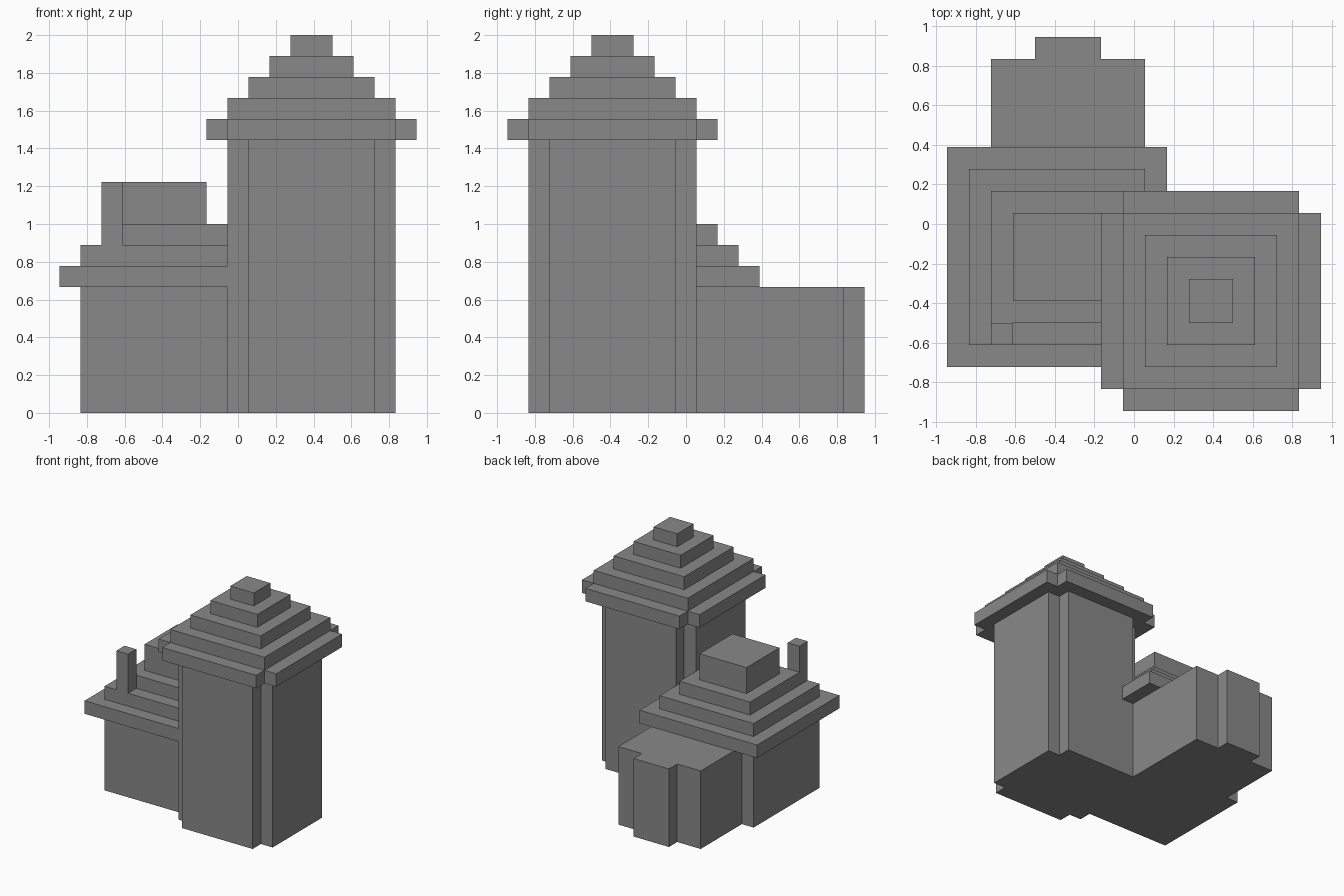
import bpy
import bmesh

# Remove the default cube
cube = bpy.data.objects.get("Cube")
if cube:
    bpy.data.objects.remove(cube, do_unlink=True)

U = 1 / 9  # one building block

# Single stone colour
stone = bpy.data.materials.new("stone grey")
stone.use_nodes = True
GREY = (0.25, 0.25, 0.25, 1)
stone.diffuse_color = GREY
stone.node_tree.nodes["Principled BSDF"].inputs["Base Color"].default_value = GREY


def prism(name, outline, bottom, top):
    """Extrude a counter-clockwise outline, in blocks, between two heights."""
    bm = bmesh.new()
    base = bm.faces.new([bm.verts.new((x * U, y * U, bottom * U)) for x, y in outline])
    result = bmesh.ops.extrude_face_region(bm, geom=[base], use_keep_orig=True)
    raised = [v for v in result["geom"] if isinstance(v, bmesh.types.BMVert)]
    bmesh.ops.translate(bm, verts=raised, vec=(0, 0, (top - bottom) * U))
    bmesh.ops.recalc_face_normals(bm, faces=bm.faces)
    mesh = bpy.data.meshes.new(name)
    bm.to_mesh(mesh)
    bm.free()
    mesh.materials.append(stone)
    obj = bpy.data.objects.new(name, mesh)
    bpy.context.collection.objects.link(obj)
    return obj


def rect(x0, x1, y0, y1):
    return [(x0, y0), (x1, y0), (x1, y1), (x0, y1)]


def square(centre, half):
    x, y = centre
    return rect(x - half, x + half, y - half, y + half)


def notched_square(centre, half):
    """Square with a one-block notch cut from every corner."""
    n = half - 1
    corner = [(n, -half), (n, -n), (half, -n)]
    points = []
    for turn in range(4):
        points += corner
        corner = [(-y, x) for x, y in corner]
    return [(centre[0] + x, centre[1] + y) for x, y in points]


# Tower with notched corners and a stepped roof
TOWER = (3.5, -3.5)
prism("tower_walls", notched_square(TOWER, 4), 0, 13)
prism("tower_eave", notched_square(TOWER, 5), 13, 14)
for i in range(4):
    prism(f"tower_roof_step_{i + 1}", square(TOWER, 4 - i), 14 + i, 15 + i)

# House with a stepped roof and a tall cap
HOUSE = (-3.5, -1.5)
prism("house_walls", square(HOUSE, 4), 0, 6)
prism("house_eave", square(HOUSE, 5), 6, 7)
prism("house_roof_step_1", square(HOUSE, 4), 7, 8)
prism("house_roof_step_2", square(HOUSE, 3), 8, 9)
prism("house_roof_cap", square(HOUSE, 2), 9, 11)

# Chimney at the front corner of the house roof
prism("chimney", rect(-6.5, -5.5, -5.5, -4.5), 8, 11)

# Flat-topped rear annex with a projecting bay
prism("annex", rect(-6.5, 0.5, 2.5, 7.5), 0, 6)
prism("annex_bay", rect(-4.5, -1.5, 7.5, 8.5), 0, 6)
